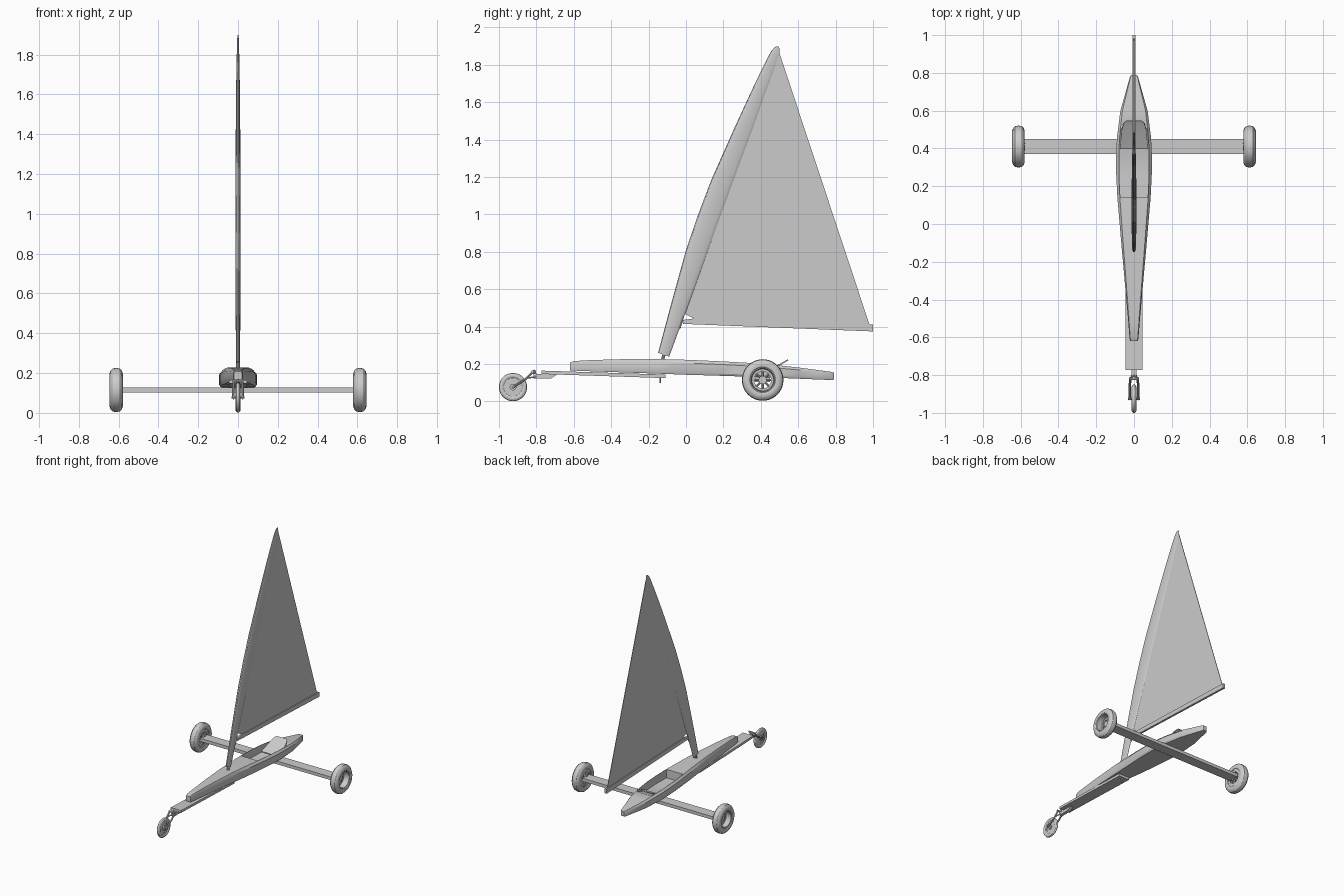
import bpy, bmesh, math
from mathutils import Vector

if "Cube" in bpy.data.objects:
    bpy.data.objects.remove(bpy.data.objects["Cube"])

GREY = bpy.data.materials.new("light_grey")
GREY.diffuse_color = (0.6, 0.6, 0.6, 1)
GREY.use_nodes = True
GREY.node_tree.nodes["Principled BSDF"].inputs["Base Color"].default_value = GREY.diffuse_color


def finish(name, bm):
    bmesh.ops.recalc_face_normals(bm, faces=bm.faces[:])
    me = bpy.data.meshes.new(name)
    bm.to_mesh(me)
    bm.free()
    me.materials.append(GREY)
    ob = bpy.data.objects.new(name, me)
    bpy.context.collection.objects.link(ob)
    return ob


def loft(name, rings, loop=False):
    """Skin closed cross-sections; cap the ends, or join last to first."""
    bm = bmesh.new()
    vs = [[bm.verts.new(p) for p in ring] for ring in rings]
    n = len(rings[0])
    for a, b in zip(vs, vs[1:] + vs[:1] if loop else vs[1:]):
        for i in range(n):
            j = (i + 1) % n
            bm.faces.new((a[i], a[j], b[j], b[i]))
    if not loop:
        bm.faces.new(vs[0])
        bm.faces.new(vs[-1])
    return finish(name, bm)


def lathe(name, profile, centre, segs=40):
    """Spin a closed (x, radius) profile round an axle along x."""
    cx, cy, cz = centre
    rings = []
    for k in range(segs):
        a = 2 * math.pi * k / segs
        rings.append([(cx + x, cy + r * math.cos(a), cz + r * math.sin(a)) for x, r in profile])
    return loft(name, rings, loop=True)


def tube(name, a, b, r, segs=10):
    a, b = Vector(a), Vector(b)
    q = (b - a).to_track_quat('Z', 'Y')
    circle = [q @ Vector((r * math.cos(2 * math.pi * i / segs), r * math.sin(2 * math.pi * i / segs), 0))
              for i in range(segs)]
    return loft(name, [[p + c for c in circle] for p in (a, b)])


def slab(name, profile, w):
    """Extrude a (y, z) side profile from x = -w to x = w."""
    return loft(name, [[(x, y, z) for y, z in profile] for x in (-w, w)])


# Hull: y, half width, bottom z, top z
hull_rings = []
for y, w, zb, zt in [(-.62, .02, .166, .208), (-.60, .024, .165, .216), (-.52, .03, .162, .221),
                     (-.35, .045, .156, .226), (-.15, .063, .149, .227), (.0, .076, .143, .223),
                     (.14, .088, .139, .217), (.26, .094, .135, .211), (.36, .095, .131, .205),
                     (.46, .09, .128, .197), (.60, .072, .122, .182), (.72, .038, .117, .166),
                     (.78, .021, .115, .158), (.79, .014, .117, .154)]:
    h = zt - zb
    half = [(.92 * w, zb), (w, zb + .15 * h), (w, zt - .22 * h), (.85 * w, zt)]
    hull_rings.append([(x, y, z) for x, z in half] + [(-x, y, z) for x, z in reversed(half)])
hull = loft("hull", hull_rings)

# Cockpit opening: y, half width, floor z
cut = loft("cockpit_cutter", [[(-w, y, z), (w, y, z), (w, y, .3), (-w, y, .3)] for y, w, z in
                              [(.14, .072, .15), (.26, .078, .147), (.40, .078, .143),
                               (.50, .068, .18), (.54, .056, .197)]])
mod = hull.modifiers.new("cockpit", 'BOOLEAN')
mod.operation = 'DIFFERENCE'
mod.solver = 'EXACT'
mod.object = cut
bpy.context.view_layer.objects.active = hull
bpy.ops.object.modifier_apply(modifier="cockpit")
bpy.data.objects.remove(cut)

# Leaning seat back that rises out of the cockpit
loft("seat_back", [[(-w, y, z), (w, y, z), (w, y - .003, z + .007), (-w, y - .003, z + .007)] for y, w, z in
                   [(.40, .075, .146), (.50, .065, .192), (.535, .055, .212), (.548, .042, .219)]])

# Rear axle beam and springy front plank
slab("axle_beam", [(.37, .103), (.45, .103), (.45, .128), (.37, .128)], .585)
slab("front_plank", [(-.773, .147), (-.11, .125), (-.11, .144), (-.773, .165)], .045)
tube("plank_bolt", (0, -.138, .10), (0, -.138, .14), .004)

# Rear wheels
tyre = [(-.024, .064), (-.031, .072), (-.033, .083), (-.028, .098), (-.017, .108), (0, .111),
        (.017, .108), (.028, .098), (.033, .083), (.031, .072), (.024, .064)]
for s, side in ((1, "right"), (-1, "left")):
    c = (s * .612, .41, .115)
    lathe("rear_tyre_" + side, tyre, c)
    lathe("rear_rim_" + side, [(-.027, .058), (-.027, .068), (.027, .068), (.027, .062), (-.018, .058)], c)
    lathe("rear_hub_" + side, [(s * x, r) for x, r in
                               [(-.035, .001), (-.035, .022), (-.005, .022), (-.005, .001)]], c, 20)
    lathe("rear_rim_ring_" + side, [(s * x, r) for x, r in
                                    [(-.025, .045), (-.025, .062), (-.017, .062), (-.017, .045)]], c)
    for k in range(8):
        a = k * math.pi / 4
        d = Vector((0, math.cos(a), math.sin(a)))
        p = Vector(c) + Vector((-s * .02, 0, 0))
        tube("rear_spoke_%s_%d" % (side, k), p + d * .015, p + d * .05, .006, 8)

# Front wheel
fc = (0, -.925, .077)
lathe("front_tyre", [(.013 * math.cos(k * math.pi / 6), .061 + .0145 * math.sin(k * math.pi / 6))
                     for k in range(12)], fc)
lathe("front_rim", [(-.008, .036), (-.008, .050), (.008, .050), (.008, .036)], fc)
lathe("front_disc", [(-.003, .001), (-.003, .04), (.003, .04), (.003, .001)], fc)
lathe("front_hub", [(-.013, .001), (-.013, .018), (.013, .018), (.013, .001)], fc, 20)
tube("front_axle", (-.033, -.925, .077), (.033, -.925, .077), .006)

# Front fork and steering bracket
for s, side in ((1, "right"), (-1, "left")):
    tube("fork_arm_" + side, (s * .023, -.93, .073), (s * .023, -.855, .122), .006)
    tube("fork_top_" + side, (s * .023, -.858, .12), (s * .02, -.815, .163), .006)
    tube("fork_link_" + side, (s * .02, -.85, .125), (s * .012, -.80, .132), .004)
tube("fork_crossbar", (-.027, -.82, .16), (.027, -.82, .16), .007)
tube("steering_pin", (0, -.80, .125), (0, -.815, .168), .009)
slab("steering_bracket", [(-.815, .124), (-.72, .124), (-.685, .147), (-.815, .147)], .012)

# Wing mast: leading y, trailing y, z, half thickness
mast_rings = []
for yl, yt, z, t in [(-.149, -.09, .25, .011), (-.12, -.042, .37, .012), (-.08, .014, .52, .013),
                     (0, .12, .81, .014), (.065, .19, 1.0, .015), (.136, .258, 1.187, .014),
                     (.26, .361, 1.465, .012), (.345, .426, 1.65, .010), (.393, .464, 1.75, .008),
                     (.437, .496, 1.84, .006), (.457, .501, 1.875, .005), (.472, .498, 1.892, .003),
                     (.482, .493, 1.898, .002)]:
    ring = []
    for k in range(16):
        a = 2 * math.pi * k / 16
        u = .5 - .5 * math.cos(a)
        tilt = -.02 * (u - .5) if z < .3 else 0
        ring.append((t * math.sin(a) * (1.15 - .5 * u), yl + (yt - yl) * u, z + tilt))
    mast_rings.append(ring)
loft("wing_mast", mast_rings)
tube("mast_foot", (0, -.128, .215), (0, -.115, .26), .009)

# Sail, boom and gooseneck
slab("sail", [(-.005, .468), (.045, .442), (.982, .408), (.499, 1.865)], .002)
slab("boom", [(-.015, .415), (.99, .375), (1.0, .375), (1.0, .411), (.045, .444), (-.015, .436)], .008)
tube("gooseneck_pin", (0, -.033, .39), (0, -.012, .462), .004)
tube("gooseneck_link", (0, -.05, .426), (0, -.01, .426), .005)

# Smooth curved parts and keep crisp edges
bpy.ops.object.select_all(action='DESELECT')
for ob in bpy.context.scene.objects:
    ob.select_set(True)
bpy.context.view_layer.objects.active = hull
bpy.ops.object.shade_smooth_by_angle(angle=math.radians(30))
